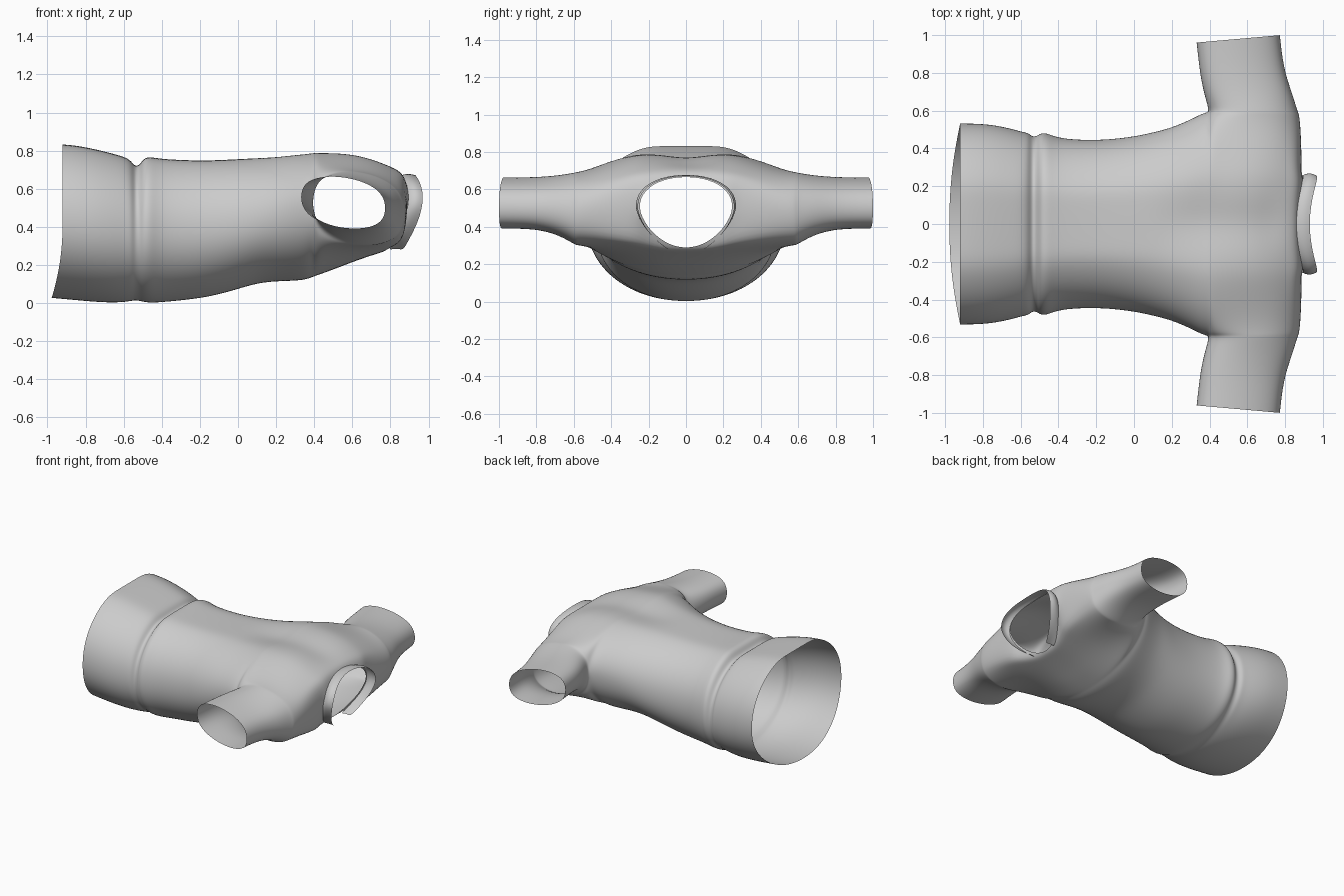
import bpy, bmesh
from math import sin, cos, pi, radians, exp

if "Cube" in bpy.data.objects:
    bpy.data.objects.remove(bpy.data.objects["Cube"])


def lerp(a, b, t):
    return a + (b - a) * t


def smooth(t):
    t = max(0.0, min(1.0, t))
    return t * t * (3 - 2 * t)


def sample(table, x):
    """Linear lookup in a table sorted by its first column."""
    for a, b in zip(table, table[1:]):
        if x <= b[0]:
            t = max(0.0, (x - a[0]) / (b[0] - a[0]))
            return [lerp(p, q, t) for p, q in zip(a[1:], b[1:])]
    return list(table[-1][1:])


# torso rings: x, bottom z, top z, half width
TORSO = [(-.92, .025, .832, .535), (-.86, .015, .828, .535), (-.76, .005, .81, .53),
         (-.66, 0, .785, .51), (-.59, .004, .765, .49), (-.56, .01, .745, .485),
         (-.54, .012, .715, .465), (-.515, .010, .725, .466), (-.495, .004, .76, .484),
         (-.46, 0, .767, .484), (-.41, .002, .757, .46), (-.3, .012, .75, .447),
         (-.15, .03, .747, .447), (0, .072, .755, .465), (.1, .103, .762, .487),
         (.2, .113, .772, .512), (.3, .115, .785, .556), (.36, .122, .79, .588)]
# centre line over the chest: x, bottom z, top z
CHEST = [(.3, .115, .785), (.39, .135, .795), (.5, .175, .80), (.6, .215, .795),
         (.7, .25, .77), (.8, .28, .725), (.87, .30, .68)]
# sleeve rings: y, low x, high x, bottom z, top z, tilt
SLEEVE = [(.595, .395, .872, .305, .69, .03), (.68, .37, .847, .355, .675, .03),
          (.79, .348, .808, .386, .665, .03), (.9, .336, .788, .392, .662, .03),
          (1.0, .326, .778, .393, .662, .03)]
SIDE, ROWS = 8, 8


def neck(phi):
    """Neckline, phi = 0 at the back and pi at the throat."""
    s, c = sin(phi), cos(phi)
    taper = 1 - .12 * max(0, -c)
    return [.82 + .04 * c + .075 * s * s, .26 * s * taper, .475 + .197 * c + .03 * s * s]


def spine(x, y):
    """Depth of the shallow hollow along the upper back."""
    return .035 * smooth((x - .05) / .3) * (1 - smooth((x - .7) / .16)) * exp(-(y / .13) ** 2)


def torso_point(ring, j, sign):
    x, zb, zt, w = ring
    a = pi / 2 * j / SIDE
    y = w * sin(a) ** .95
    zs = (zb + zt) / 2 + .065 * smooth(x / .39)
    f = max(0.0, cos(a)) ** .95 if j < SIDE else 0
    if sign > 0:                                   # flatter back
        f = min(1, 1.07 * f)
    z = lerp(zs, zt if sign > 0 else zb, f)
    if sign > 0:
        z -= spine(x, y)
    if x < -.85:                                   # slanted hem opening
        k = max(0, (.4 - z) / .38)
        x -= .06 * k * k * (-x - .85) / .07
    return x, y, z


def upper_point(i, j, sign):
    q = pi * i / ROWS
    run = (1 - cos(q)) / 2
    arc = max(0.0, sin(q)) ** .75 if 0 < i < ROWS else 0
    col = SLEEVE[max(0, j - SIDE)]
    y, x0, x1, zb, zt, tilt = col
    zm = (zb + zt) / 2 + tilt * cos(q)
    z_arm = zm + sign * (zt - zb) / 2 * arc
    if j >= SIDE:                                  # sleeve
        skew = .04 * (1 - run) * (y - .595) / .405
        return lerp(x0, x1, run), y - skew, z_arm
    a = pi / 2 * j / SIDE
    y = col[0] * sin(a) ** .95
    phi = radians(30 * min(j, 3))
    if sign < 0:
        phi = pi - phi
    n = neck(phi)
    if j <= 3:                                     # columns ending in the neckline
        x1 = n[0]
        y = lerp(y, n[1], (i / ROWS) ** 3)
        if i == ROWS:
            return n
    else:                                          # columns ending in the shoulder
        x1 = lerp(.893, x1, ((j - 3) / 5) ** 1.5)
        if i == ROWS:
            return x1, y, lerp(.505, zm, (j - 3) / 5)
    x = lerp(x0, x1, run)
    b, t = sample(CHEST, x)
    round_f = cos(a) ** .95
    flat_f = 1 - smooth((y - .15) / .45)
    if sign > 0:
        f = lerp(min(1, 1.07 * round_f), flat_f, smooth(i / 4))
        return x, y, lerp(z_arm, t, f) - spine(x, y)
    # front: the sleeve underside fades into the chest
    f = lerp(round_f, 1 - smooth((y - .08) / .52), smooth(i / 6))
    return x, y, lerp(z_arm, b, f)


def make_object(name, grids):
    """Skin grids of points, weld shared borders, mirror in y and smooth."""
    bm = bmesh.new()
    for grid in grids:
        vs = [[bm.verts.new(p) for p in row] for row in grid]
        for r, s in zip(vs, vs[1:]):
            for k in range(min(len(r), len(s)) - 1):
                bm.faces.new((r[k], r[k + 1], s[k + 1], s[k]))
    bmesh.ops.remove_doubles(bm, verts=bm.verts, dist=1e-4)
    bmesh.ops.recalc_face_normals(bm, faces=bm.faces)
    for f in bm.faces:
        f.smooth = True
    me = bpy.data.meshes.new(name)
    bm.to_mesh(me)
    bm.free()
    ob = bpy.data.objects.new(name, me)
    bpy.context.collection.objects.link(ob)
    mir = ob.modifiers.new("mirror", 'MIRROR')
    mir.use_axis = (False, True, False)
    sub = ob.modifiers.new("smooth", 'SUBSURF')
    sub.levels = sub.render_levels = 2
    return ob


# shirt: back (upper) and front (lower) sheets, torso plus sleeves
last = SIDE + len(SLEEVE)
sheets = []
for sign in (1, -1):
    rows = [[torso_point(r, j, sign) for j in range(SIDE + 1)] for r in TORSO]
    rows += [[upper_point(i, j, sign) for j in range(last)] for i in range(ROWS + 1)]
    sheets.append(rows)
make_object("shirt_body", sheets)

# standing collar, open at the throat
band = []
for k in range(13):
    t_end = k / 12
    x, y, z = neck(radians(156) * t_end)
    band.append([(x - .005 + .075 * t, y * (1 + .05 * sin(pi * t)),
                  z + .008 * sin(pi * t) - .022 * t_end ** 3)
                 for t in (0, .33, .67, 1)])
make_object("collar", [band])
